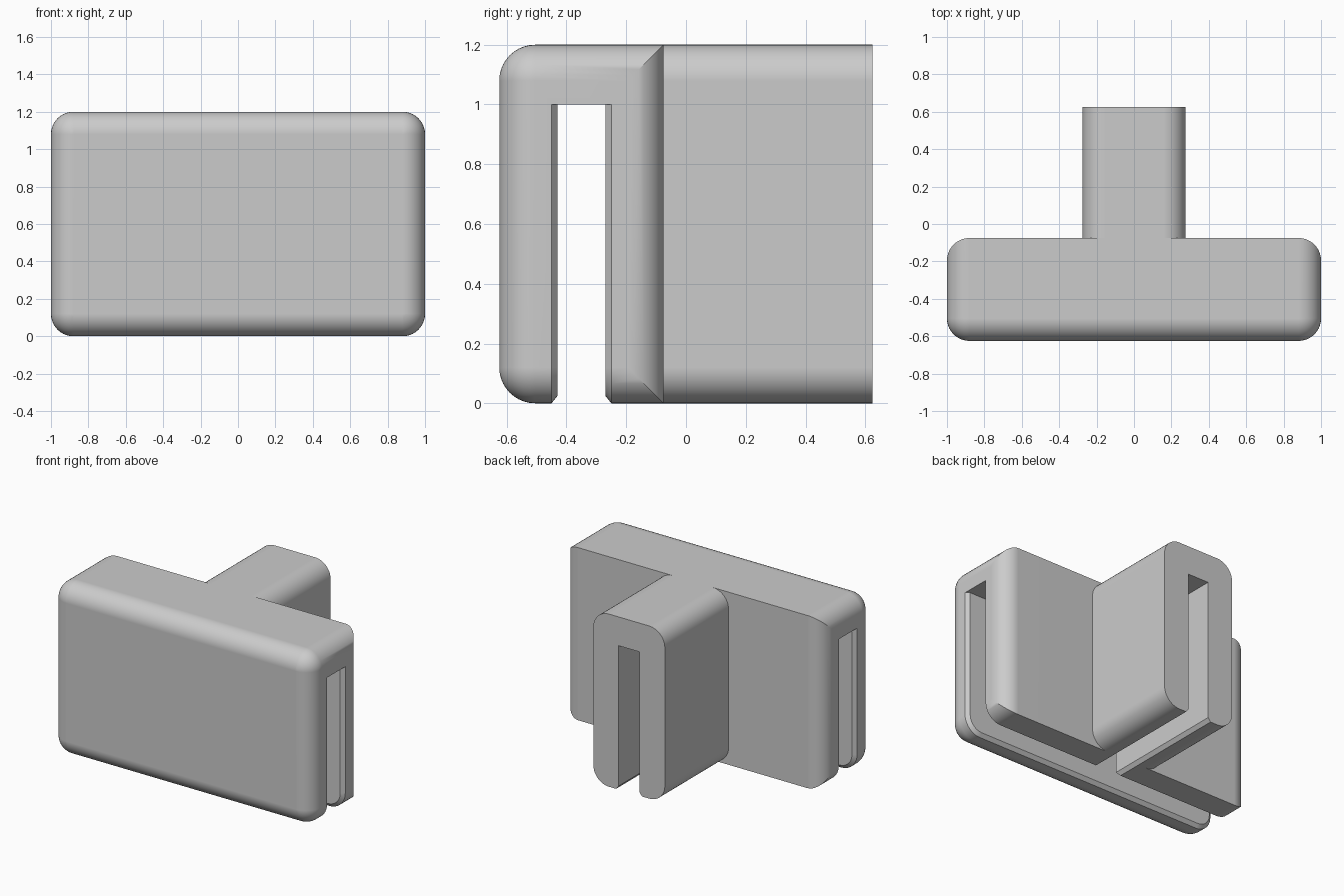
import bpy, bmesh
from math import sin, cos, pi

default = bpy.data.objects.get("Cube")
if default:
    bpy.data.objects.remove(default, do_unlink=True)

HALF, TOP, R, N = 1.0, 1.2, 0.12, 10      # plate half width, height, fillet, arc steps
FRONT, BACK, END = -0.625, -0.075, 0.625  # depth of plate and stem
SLOT_Y, SLOT, CHAMFER, CEIL = -0.35, 0.08, 0.025, 1.0

grey = bpy.data.materials.new("light grey plastic")
grey.use_nodes = True
colour = (0.6, 0.6, 0.6, 1)
grey.diffuse_color = colour
grey.node_tree.nodes["Principled BSDF"].inputs["Base Color"].default_value = colour


def arc(cx, cz, radius, quarter):
    steps = [(quarter + k / N) * pi / 2 for k in range(N + 1)]
    return [(cx + radius * cos(t), cz + radius * sin(t)) for t in steps]


def rounded(half, low=0, high=0, limit=9):
    """Rounded outline, inset by low under the slot ceiling and high above it."""
    x, up, down = half - R, TOP - R, R
    pts = arc(x, up, R - high, 0) + arc(-x, up, R - high, 1)
    pts += [(high - half, CEIL), (low - half, CEIL)]
    pts += arc(-x, down, R - low, 2) + arc(x, down, R - low, 3)
    pts += [(half - low, CEIL), (half - high, CEIL)]
    return [(max(-limit, min(limit, px)), pz) for px, pz in pts]


def loft(name, sections):
    """Skin (y, outline) sections into a closed solid."""
    bm = bmesh.new()
    rings = [[bm.verts.new((x, y, z)) for x, z in pts] for y, pts in sections]
    for r0, r1 in zip(rings, rings[1:]):
        for i in range(len(r0)):
            j = (i + 1) % len(r0)
            a, b, c, d = r0[i], r0[j], r1[j], r1[i]
            # split along the outer diagonal so mitred corners stay crisp
            if abs(a.co.x + c.co.x) >= abs(b.co.x + d.co.x):
                tris = ((a, b, c), (a, c, d))
            else:
                tris = ((a, b, d), (b, c, d))
            for tri in tris:
                bm.faces.new(tri)
    bm.faces.new(rings[0])
    bm.faces.new(rings[-1])
    bmesh.ops.remove_doubles(bm, verts=bm.verts, dist=1e-5)
    bmesh.ops.dissolve_limit(bm, angle_limit=0.005, verts=bm.verts, edges=bm.edges)
    bmesh.ops.recalc_face_normals(bm, faces=bm.faces)
    mesh = bpy.data.meshes.new(name)
    bm.to_mesh(mesh)
    bm.free()
    mesh.materials.append(grey)
    obj = bpy.data.objects.new(name, mesh)
    bpy.context.collection.objects.link(obj)
    return obj


def combine(target, tool, operation):
    mod = target.modifiers.new(operation, "BOOLEAN")
    mod.operation, mod.object, mod.solver = operation, tool, "EXACT"
    bpy.context.view_layer.objects.active = target
    bpy.ops.object.modifier_apply(modifier=mod.name)
    bpy.data.objects.remove(tool, do_unlink=True)


# Wide plate: filleted front, chamfered slot mouth, mitred back corners
angles = [k / N * pi / 2 for k in range(N + 1)]
sections = []
for t in reversed(angles):
    inset = R * (1 - cos(t))
    sections.append((FRONT + R * (1 - sin(t)), rounded(HALF, inset, inset)))
mouth = SLOT + 0.02
for offset, depth in ((-mouth, 0), (-SLOT, CHAMFER), (SLOT, CHAMFER), (mouth, 0)):
    sections.append((SLOT_Y + offset, rounded(HALF, depth)))
for t in angles:
    sections.append((BACK - R * (1 - sin(t)),
                     rounded(HALF, limit=HALF - R * (1 - cos(t)))))
body = loft("tee_panel_connector", sections)

# Stem running back from the plate
stem = loft("stem", [(BACK - 0.08, rounded(0.275)), (END, rounded(0.275))])
combine(body, stem, "UNION")

# Slot across the plate
box = [(-2, -1), (2, -1), (2, CEIL), (-2, CEIL)]
combine(body, loft("plate_slot", [(SLOT_Y - SLOT, box), (SLOT_Y + SLOT, box)]),
        "DIFFERENCE")

# Slot along the stem, flared at the bottom
flare = [(2 * mouth - SLOT, -CHAMFER), (SLOT, CHAMFER), (SLOT, CEIL)]
channel = flare + [(-x, z) for x, z in reversed(flare)]
combine(body, loft("stem_slot", [(SLOT_Y, channel), (END + 0.1, channel)]),
        "DIFFERENCE")

# Clean flat areas and shade
bm = bmesh.new()
bm.from_mesh(body.data)
bmesh.ops.remove_doubles(bm, verts=bm.verts, dist=1e-5)
bmesh.ops.dissolve_limit(bm, angle_limit=0.005, verts=bm.verts, edges=bm.edges)
bm.to_mesh(body.data)
bm.free()
for o in bpy.context.selected_objects:
    o.select_set(False)
body.select_set(True)
bpy.context.view_layer.objects.active = body
bpy.ops.object.shade_smooth_by_angle(angle=pi / 6)
weighted = body.modifiers.new("weighted normals", "WEIGHTED_NORMAL")
weighted.keep_sharp = True
